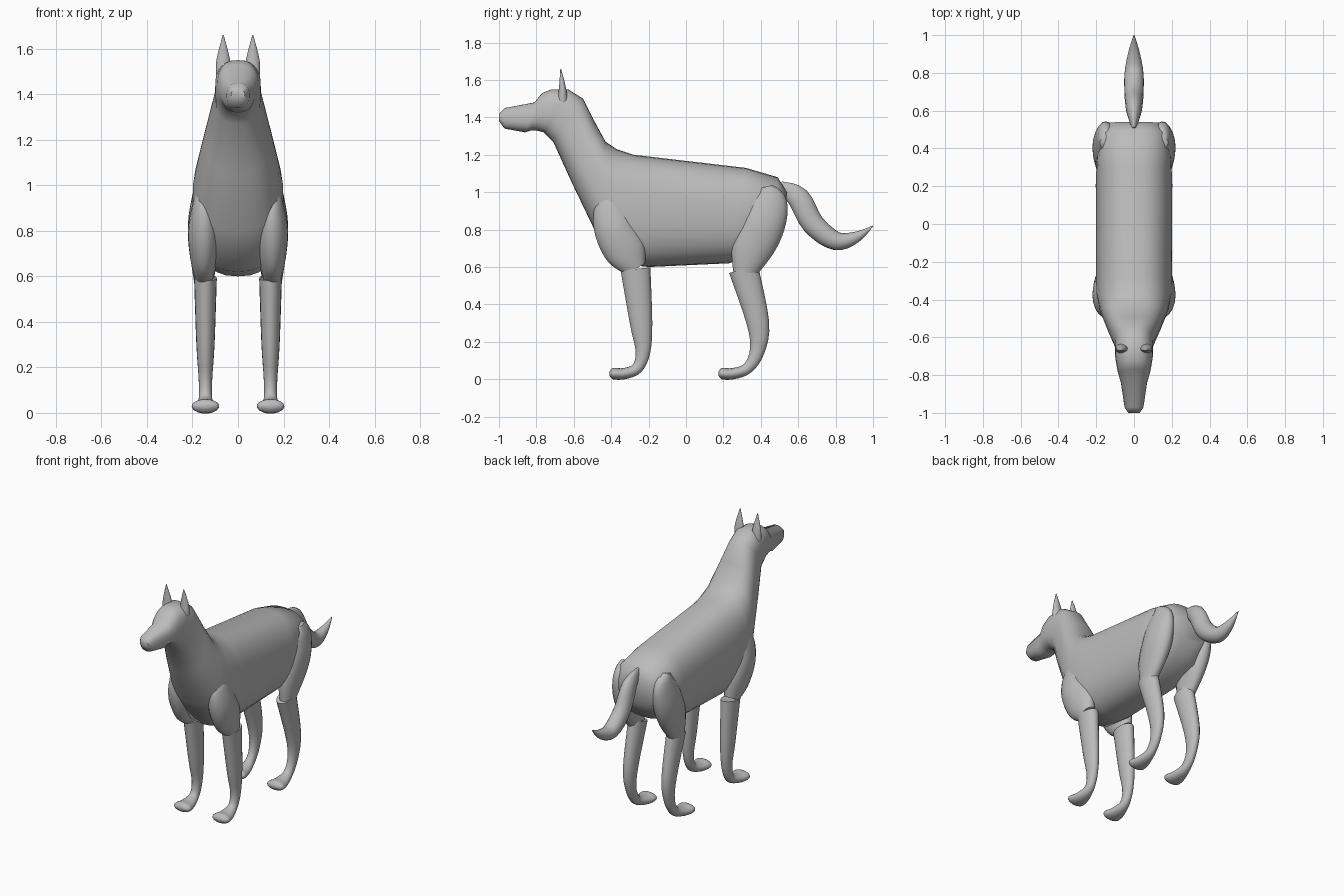
import bpy
import bmesh
import math
from mathutils import Vector

default_cube = bpy.data.objects.get("Cube")
if default_cube:
    bpy.data.objects.remove(default_cube, do_unlink=True)

# One plain grey coat
coat = bpy.data.materials.new("grey coat")
coat.use_nodes = True
grey = (0.5, 0.5, 0.5, 1)
coat.diffuse_color = grey
coat.node_tree.nodes["Principled BSDF"].inputs["Base Color"].default_value = grey

parts = []


def power(value, exponent):
    return math.copysign(abs(value) ** exponent, value)


def skin(name, sections, centre=0, squareness=1, sides=20):
    """Skin oval sections, each given as two opposite edge points and a half width."""
    bm = bmesh.new()
    rings = []
    for edge, opposite, width in sections:
        middle, reach = (edge + opposite) / 2, (edge - opposite) / 2
        ring = []
        for k in range(sides):
            angle = math.tau * k / sides
            across = width * power(math.cos(angle), squareness)
            point = middle + reach * power(math.sin(angle), squareness)
            ring.append(bm.verts.new((centre + across, point.x, point.y)))
        rings.append(ring)
    for lower, upper in zip(rings, rings[1:]):
        for k in range(sides):
            following = (k + 1) % sides
            bm.faces.new((lower[k], lower[following], upper[following], upper[k]))
    bm.faces.new(rings[0])
    bm.faces.new(rings[-1])
    bmesh.ops.recalc_face_normals(bm, faces=bm.faces)
    mesh = bpy.data.meshes.new(name)
    bm.to_mesh(mesh)
    bm.free()
    mesh.materials.append(coat)
    part = bpy.data.objects.new(name, mesh)
    bpy.context.collection.objects.link(part)
    parts.append(part)


def spline(rows, steps=4):
    """Add in-between rows along a soft curve through the given rows."""
    rows = [Vector(row) for row in rows]
    padded = [rows[0]] + rows + [rows[-1]]
    result = []
    for before, start, end, after in zip(padded, padded[1:], padded[2:], padded[3:]):
        leaving, arriving = (end - before) / 2, (after - start) / 2
        for step in range(steps):
            t = step / steps
            ease = t * t * (3 - 2 * t)
            result.append(start.lerp(end, ease)
                          + leaving * t * (1 - t) ** 2
                          - arriving * t * t * (1 - t))
    return result + [rows[-1]]


def limb(name, rows, centre=0):
    """Sweep an oval along a path of rows: y, z, half depth, half width."""
    path = spline(rows)
    sections = []
    for i, row in enumerate(path):
        previous, following = path[max(i - 1, 0)], path[min(i + 1, len(path) - 1)]
        direction = (following.xy - previous.xy).normalized()
        reach = direction.orthogonal() * row.z
        sections.append((row.xy + reach, row.xy - reach, row.w))
    skin(name, sections, centre)


def pair(name, rows, centre):
    limb("left_" + name, rows, centre)
    limb("right_" + name, rows, -centre)


# Body, neck and head: back line, belly line and half width, from rump to nose
back_line = [(.54, 1), (.49, 1.08), (.32, 1.13), (-.28, 1.2), (-.37, 1.23),
             (-.43, 1.27), (-.49, 1.38), (-.55, 1.5), (-.63, 1.55), (-.72, 1.55),
             (-.77, 1.53), (-.81, 1.48), (-.97, 1.45), (-1, 1.42)]
belly_line = [(.53, .82), (.45, .7), (.23, .62), (-.2, .6), (-.37, .62),
              (-.49, .8), (-.61, 1.05), (-.71, 1.27), (-.76, 1.32), (-.8, 1.33),
              (-.83, 1.33), (-.86, 1.32), (-.97, 1.34), (-1, 1.38)]
half_widths = [.13, .19, .2, .2, .2, .18, .14, .1, .1, .09, .08, .07, .05, .03]
body_sections = [(Vector(top), Vector(bottom), width)
                 for top, bottom, width in zip(back_line, belly_line, half_widths)]
skin("body_and_head", body_sections, squareness=.8, sides=32)

# Curved tail with a pointed tip
limb("tail", [(.5, 1.03, .03, .01), (.6, .97, .06, .04), (.68, .83, .06, .05),
              (.8, .74, .05, .05), (.91, .76, .03, .03), (1, .82, 0.002, 0.002)])

# Upright ears
pair("ear", [(-.66, 1.47, .03, .03), (-.66, 1.55, .02, .03),
             (-.67, 1.66, 0.002, 0.002)], centre=.065)

# Shoulders and thighs
pair("shoulder", [(-.4, .99, .03, .03), (-.4, .92, .09, .05), (-.38, .8, .11, .07),
                  (-.32, .68, .11, .06), (-.27, .59, .06, .04)], centre=.15)
pair("thigh", [(.43, 1.03, .03, .03), (.44, .96, .1, .05), (.41, .83, .12, .07),
               (.35, .69, .11, .06), (.31, .56, .06, .04)], centre=.15)

# Lower leg, turning forward into the paw
lower_leg = [(-.27, .59, .08, .05), (-.24, .3, .06, .04), (-.23, .15, .04, .03),
             (-.26, .06, .03, .03), (-.33, .03, .03, .05), (-.39, .03, .03, .06),
             (-.41, .03, .01, .03)]
pair("front_leg", lower_leg, centre=.143)

# Hind legs are set back and bow rearward at the hock
hind_offset, hock_bow = .575, .05
hind_leg = [(y + hind_offset + hock_bow * math.sin(math.pi * z / .6), z, depth, width)
            for y, z, depth, width in lower_leg]
pair("hind_leg", hind_leg, centre=.143)

# Smooth shading that keeps sharp ends crisp
bpy.ops.object.select_all(action="DESELECT")
for part in parts:
    part.select_set(True)
bpy.context.view_layer.objects.active = parts[0]
bpy.ops.object.shade_smooth_by_angle(angle=math.radians(50))
